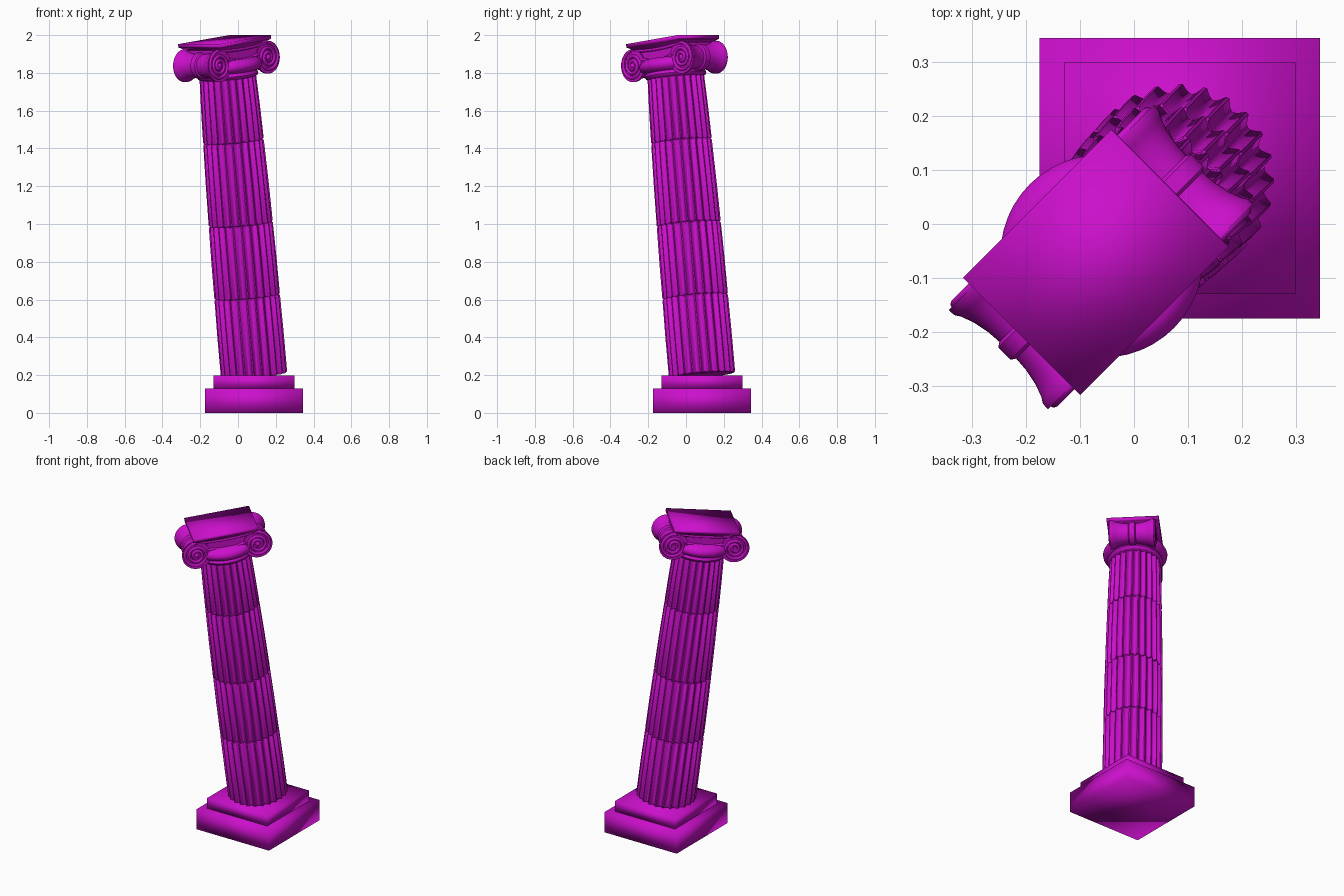
import bpy
import bmesh
from math import sin, cos, pi, radians
from mathutils import Matrix, Vector

cube = bpy.data.objects.get("Cube")
if cube:
    bpy.data.objects.remove(cube)

# One flat colour
magenta = bpy.data.materials.new("magenta stone")
magenta.use_nodes = True
colour = (0.6, 0.005, 0.6, 1)
magenta.diffuse_color = colour
magenta.node_tree.nodes["Principled BSDF"].inputs["Base Color"].default_value = colour

# Frame of the leaning shaft: local x is the lean direction, local z the shaft axis
LEAN = (Matrix.Translation((0.085, 0.085, 0.2))
        @ Matrix.Rotation(radians(-135), 4, 'Z') @ Matrix.Rotation(radians(7.1), 4, 'Y'))
UPRIGHT = Matrix.Translation((0.085, 0.085, 0))


def loft(name, rings, matrix, angle=35):
    """Skin a stack of equal point rings and cap both ends."""
    bm = bmesh.new()
    loops = [[bm.verts.new(p) for p in ring] for ring in rings]
    n = len(loops[0])
    for a, b in zip(loops, loops[1:]):
        for i in range(n):
            j = (i + 1) % n
            bm.faces.new((a[i], a[j], b[j], b[i]))
    bm.faces.new(loops[0][::-1])
    bm.faces.new(loops[-1])
    bmesh.ops.recalc_face_normals(bm, faces=bm.faces)
    mesh = bpy.data.meshes.new(name)
    bm.to_mesh(mesh)
    bm.free()
    return finish(name, mesh, matrix, angle)


def finish(name, data, matrix, angle=None):
    ob = bpy.data.objects.new(name, data)
    bpy.context.collection.objects.link(ob)
    data.materials.append(magenta)
    ob.matrix_world = matrix
    if angle:
        bpy.ops.object.select_all(action='DESELECT')
        ob.select_set(True)
        bpy.context.view_layer.objects.active = ob
        bpy.ops.object.shade_smooth_by_angle(angle=radians(angle))
    return ob


def rect(hx, hy, z):
    return [(-hx, -hy, z), (hx, -hy, z), (hx, hy, z), (-hx, hy, z)]


def circle(r, z, n=48):
    return [(r * cos(2 * pi * i / n), r * sin(2 * pi * i / n), z) for i in range(n)]


def fluted(r, z, twist=0.0, flutes=24, steps=8, depth=0.017):
    """Ring of concave flutes with narrow flat ridges between them."""
    ring = []
    for i in range(flutes * steps):
        t = (i % steps) / (steps - 1)
        a = 2 * pi * (i // steps + 0.86 * t) / flutes + twist
        rr = r - depth * sin(pi * t)
        ring.append((rr * cos(a), rr * sin(a), z))
    return ring


def tube(name, points, radius, matrix):
    curve = bpy.data.curves.new(name, 'CURVE')
    curve.dimensions = '3D'
    curve.bevel_depth = radius
    curve.bevel_resolution = 2
    curve.use_fill_caps = True
    spline = curve.splines.new('POLY')
    spline.points.add(len(points) - 1)
    for p, co in zip(spline.points, points):
        p.co = (*co, 1)
    return finish(name, curve, matrix)


# Stepped base, softly shaded across its corners
for name, half, z0, z1 in (("base_block", 0.26, 0, 0.13), ("base_step", 0.215, 0.13, 0.197)):
    loft(name, [rect(half, half, z0), rect(half, half, z1)], UPRIGHT, 180)

# Four fluted drums, tapering upward, each turned a little
joints = [0.0, 0.418, 0.806, 1.247, 1.605]
radii = [0.176, 0.174, 0.170, 0.161, 0.150]
for k in range(4):
    z0, z1, r0, r1 = joints[k], joints[k + 1], radii[k], radii[k + 1]
    twist = radians((0, 2, -1, 1)[k])
    e = 0.006
    loft(f"shaft_drum_{k + 1}",
         [fluted(r0 - e, z0, twist), fluted(r0, z0 + e, twist),
          fluted((r0 + r1) / 2 + 0.001, (z0 + z1) / 2, twist),
          fluted(r1, z1 - e, twist), fluted(r1 - e, z1, twist)], LEAN)

# Capital: rounded mouldings above the shaft
loft("echinus", [circle(r, z) for r, z in (
    (0.145, 1.585), (0.158, 1.59), (0.164, 1.602), (0.158, 1.614), (0.156, 1.618),
    (0.175, 1.626), (0.187, 1.642), (0.189, 1.656), (0.182, 1.672), (0.16, 1.69))], LEAN, 50)

# Capital: scroll channel block joining the volutes, sagging in the middle
VX, VZ, VR, VY = 0.184, 1.673, 0.086, 0.13
xs = [VX * (i / 8 - 1) for i in range(17)]
outline = [(x, 1.668 + 0.03 * (x / VX) ** 2) for x in xs] + [(VX, 1.755), (-VX, 1.755)]
loft("scroll_channel", [[(x, y, z) for x, z in outline] for y in (0.008 - VY, VY - 0.008)], LEAN)

# Capital: waisted bolsters with a belt, and raised spirals at their ends
half_profile = [(0.0, 0.071), (0.016, 0.071), (0.022, 0.062), (0.05, 0.064),
                (0.08, 0.07), (0.105, 0.079), (0.116, 0.086), (VY, 0.087)]
profile = [(-y, r) for y, r in half_profile[:0:-1]] + half_profile
TURNS = 2.6
for side, sx in (("lean_side", 1), ("rear_side", -1)):
    axis = LEAN @ Matrix.Translation((sx * VX, 0, VZ)) @ Matrix.Rotation(radians(-90), 4, 'X')
    loft(f"{side}_bolster", [circle(r, y) for y, r in profile], axis, 40)
    for end, sy in (("right", 1), ("left", -1)):
        spiral = []
        for i in range(97):
            t = i / 96
            a = pi / 2 - t * TURNS * 2 * pi
            r = VR - 0.007 - 0.064 * t ** 0.85
            spiral.append((sx * (VX + r * cos(a)), sy * VY, VZ + r * sin(a)))
        tube(f"{side}_{end}_spiral", spiral, 0.0085, LEAN)
        eye = axis @ Matrix.Translation((0, 0, sy * VY))
        loft(f"{side}_{end}_eye", [circle(0.014, -0.008, 16), circle(0.014, 0.006, 16),
                                   circle(0.009, 0.011, 16)], eye, 50)

# Capital: raised rims along the channel on both faces
for end, sy in (("right", 1), ("left", -1)):
    y = sy * (VY - 0.006)
    tube(f"{end}_lower_rim", [(x * 0.62, y, 1.68 + 0.018 * (x / VX) ** 2) for x in xs], 0.009, LEAN)
    tube(f"{end}_upper_rim", [(x, y, VZ + VR - 0.007 - 0.012 * (1 - (x / VX) ** 2)) for x in xs],
         0.0085, LEAN)

# Capital: moulded top slab
loft("abacus", [rect(hx, hy, z) for hx, hy, z in (
    (0.165, 0.125, 1.735), (0.17, 0.13, 1.752), (0.18, 0.142, 1.762), (0.188, 0.15, 1.768),
    (0.195, 0.154, 1.77), (0.195, 0.154, 1.79))], LEAN, 100)
